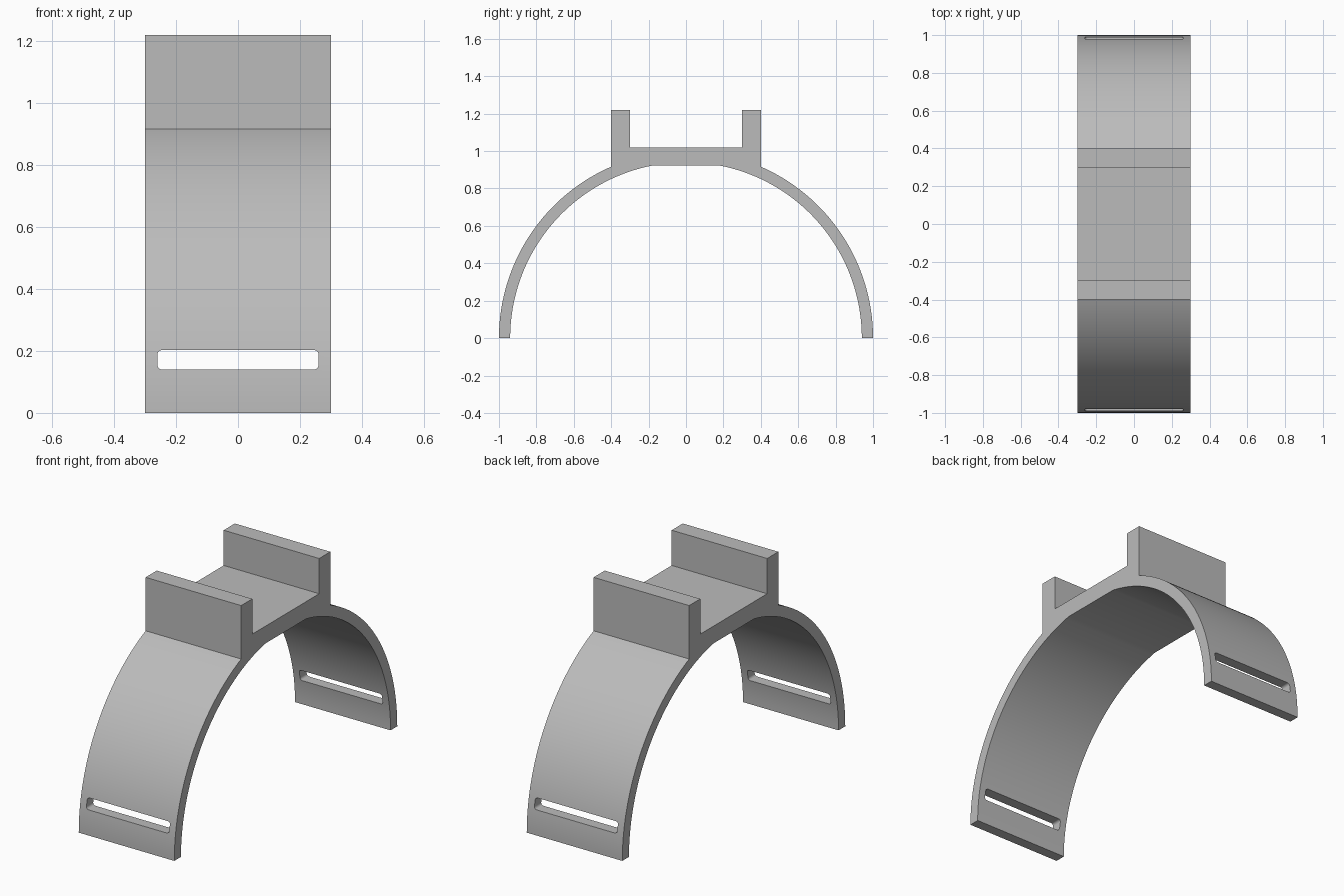
import bpy, bmesh, math
from mathutils import Vector

cube = bpy.data.objects.get("Cube")
if cube:
    bpy.data.objects.remove(cube)

WIDTH, OUTER, INNER = 0.6, 1.0, 0.94
FLAT_Z, DECK_Z, TOP_Z = 0.922, 1.02, 1.22
POST_OUT, POST_IN = 0.4, 0.3

grey = bpy.data.materials.new("plain grey")
grey.use_nodes = True
colour = (0.5, 0.5, 0.5, 1)
grey.diffuse_color = colour
grey.node_tree.nodes["Principled BSDF"].inputs["Base Color"].default_value = colour


def arc(radius, start, end, steps, cx=0, cz=0):
    angles = [start + (end - start) * i / steps for i in range(steps + 1)]
    return [(cx + radius * math.cos(a), cz + radius * math.sin(a)) for a in angles]


def prism(name, outline, to_3d, offset):
    """Extrude a closed outline into a solid."""
    bm = bmesh.new()
    face = bm.faces.new([bm.verts.new(to_3d(*p)) for p in outline])
    extruded = bmesh.ops.extrude_face_region(bm, geom=[face])["geom"]
    bmesh.ops.translate(bm, vec=offset,
                        verts=[v for v in extruded if isinstance(v, bmesh.types.BMVert)])
    bmesh.ops.recalc_face_normals(bm, faces=bm.faces)
    mesh = bpy.data.meshes.new(name)
    bm.to_mesh(mesh)
    bm.free()
    mesh.materials.append(grey)
    obj = bpy.data.objects.new(name, mesh)
    bpy.context.collection.objects.link(obj)
    return obj


# Half of the side profile: inner arc, foot, outer arc, upright post, deck
half = arc(INNER, math.asin(FLAT_Z / INNER), 0, 48)
half += arc(OUTER, 0, math.acos(POST_OUT / OUTER), 48)
half += [(POST_OUT, TOP_Z), (POST_IN, TOP_Z), (POST_IN, DECK_Z)]
profile = half + [(-y, z) for y, z in reversed(half)]
bracket = prism("arched_bracket", profile,
                lambda y, z: (-WIDTH / 2, y, z), Vector((WIDTH, 0, 0)))

# Rounded strap slot, cut through both legs
r, half_w, low, high = 0.015, 0.26, 0.14, 0.203
corners = [(half_w - r, high - r), (r - half_w, high - r),
           (r - half_w, low + r), (half_w - r, low + r)]
slot = []
for i, (cx, cz) in enumerate(corners):
    slot += arc(r, i * math.pi / 2, (i + 1) * math.pi / 2, 6, cx, cz)
cutter = prism("slot_cutter", slot, lambda x, z: (x, -1.2, z), Vector((0, 2.4, 0)))

cut = bracket.modifiers.new("strap_slots", "BOOLEAN")
cut.operation = "DIFFERENCE"
cut.solver = "EXACT"
cut.object = cutter
bpy.context.view_layer.objects.active = bracket
bpy.ops.object.select_all(action="DESELECT")
bracket.select_set(True)
bpy.ops.object.modifier_apply(modifier=cut.name)
bpy.data.objects.remove(cutter)

# Smooth curves, sharp edges
bpy.ops.object.shade_smooth_by_angle(angle=math.radians(20))
